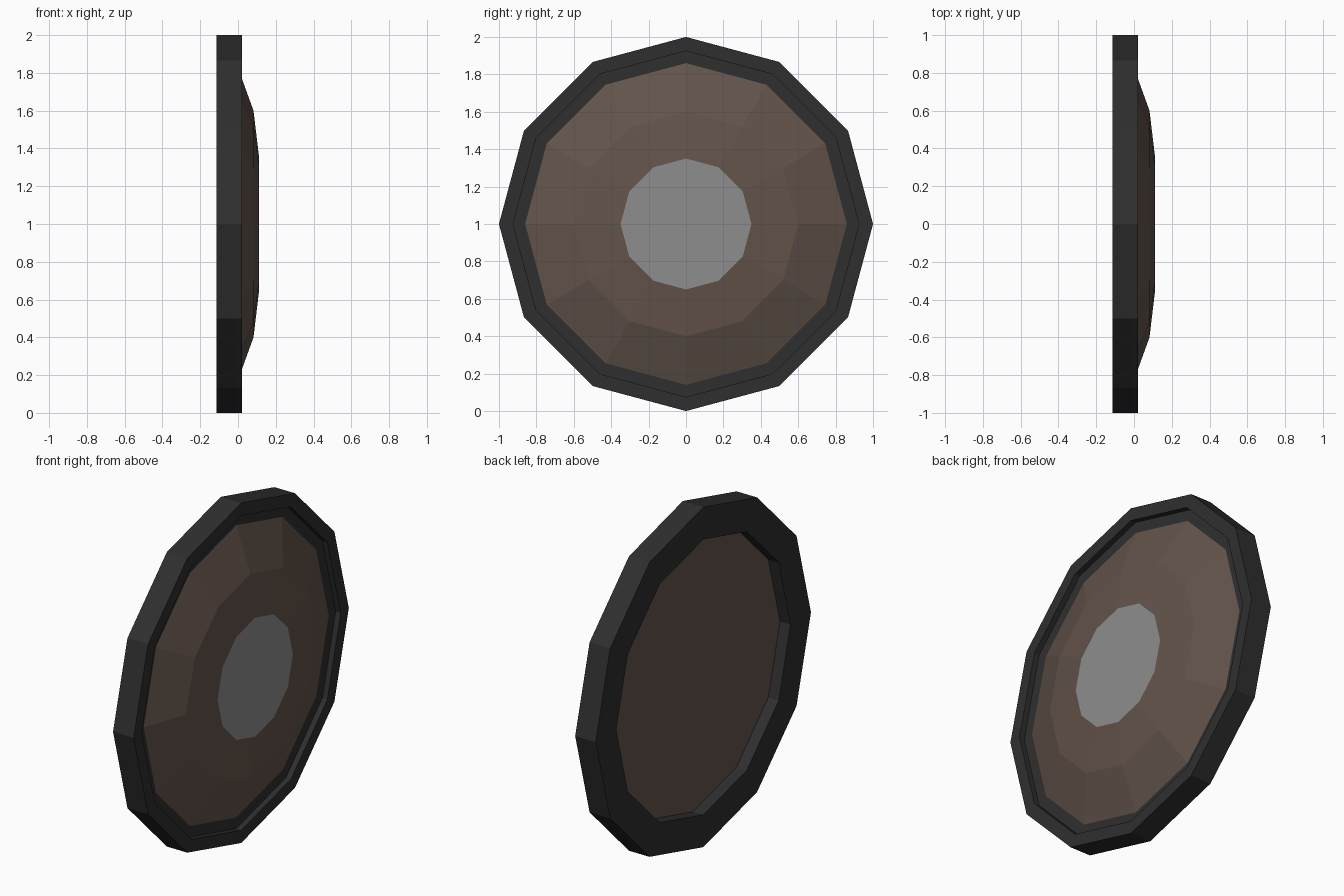
import bpy, bmesh
from math import sin, cos, tau

if "Cube" in bpy.data.objects:
    bpy.data.objects.remove(bpy.data.objects["Cube"])

SIDES = 12


def material(name, rgb):
    m = bpy.data.materials.new(name)
    m.diffuse_color = (*rgb, 1)
    m.use_nodes = True
    m.node_tree.nodes["Principled BSDF"].inputs["Base Color"].default_value = m.diffuse_color
    return m


def lathe(name, profile, mat, closed=False, cap_start=False, cap_end=False):
    """Spin (x, radius) points round the wheel axle, which runs along x at z = 1."""
    bm = bmesh.new()
    rings = [[bm.verts.new((x, r * cos(tau * i / SIDES), 1 + r * sin(tau * i / SIDES)))
              for i in range(SIDES)] for x, r in profile]
    pairs = list(zip(rings, rings[1:]))
    if closed:
        pairs.append((rings[-1], rings[0]))
    for a, b in pairs:
        for i in range(SIDES):
            j = (i + 1) % SIDES
            bm.faces.new((a[i], a[j], b[j], b[i]))
    if cap_start:
        bm.faces.new(rings[0][::-1])
    if cap_end:
        bm.faces.new(rings[-1])
    if len(profile) > 1:
        bmesh.ops.recalc_face_normals(bm, faces=bm.faces)
    me = bpy.data.meshes.new(name)
    bm.to_mesh(me)
    bm.free()
    me.materials.append(mat)
    ob = bpy.data.objects.new(name, me)
    bpy.context.collection.objects.link(ob)
    return ob


rubber = material("rubber", (0.028, 0.028, 0.028))
brown = material("brown", (0.125, 0.088, 0.070))
steel = material("steel", (0.27, 0.27, 0.27))

# Tyre: stepped lip at the outer face, open recess at the back
lathe("tyre", [(-0.113, 0.81), (-0.113, 1.0), (0.021, 1.0), (0.021, 0.925),
               (-0.012, 0.925), (-0.012, 0.86), (-0.045, 0.81)], rubber, closed=True)

# Domed wheel disc with a flat back
lathe("wheel_disc", [(-0.045, 0.81), (-0.012, 0.86), (0.082, 0.60), (0.112, 0.35)],
      brown, cap_start=True)

# Flat hub face in the middle of the dome
lathe("hub_face", [(0.112, 0.35)], steel, cap_end=True)
